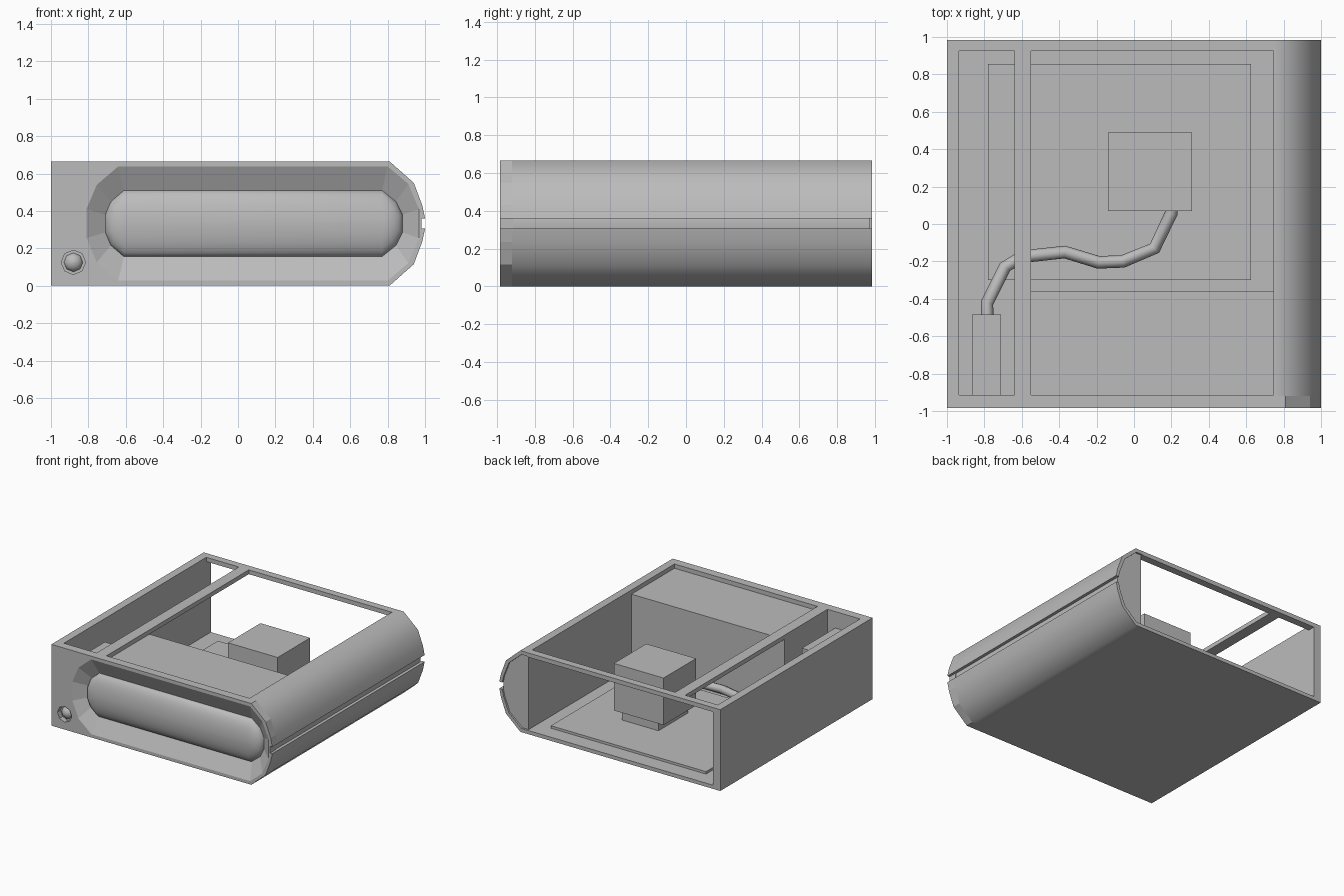
import bpy, bmesh, math
from mathutils import Vector

if "Cube" in bpy.data.objects:
    bpy.data.objects.remove(bpy.data.objects["Cube"])

grey = bpy.data.materials.new("plain_grey")
grey.diffuse_color = (0.5, 0.5, 0.5, 1)
grey.use_nodes = True
grey.node_tree.nodes["Principled BSDF"].inputs["Base Color"].default_value = grey.diffuse_color
MID = 0.3325                                   # mid height of the case


def finish(name, bm, smooth=None):
    bmesh.ops.recalc_face_normals(bm, faces=bm.faces)
    me = bpy.data.meshes.new(name)
    bm.to_mesh(me)
    bm.free()
    me.materials.append(grey)
    ob = bpy.data.objects.new(name, me)
    bpy.context.collection.objects.link(ob)
    if smooth:
        me.shade_smooth()
        me.set_sharp_from_angle(angle=math.radians(smooth))
    return ob


def box(name, x0, x1, y0, y1, z0, z1):
    bm = bmesh.new()
    bmesh.ops.create_cube(bm, size=1)
    for v in bm.verts:
        v.co = ((x0 + x1) / 2 + v.co.x * (x1 - x0),
                (y0 + y1) / 2 + v.co.y * (y1 - y0),
                (z0 + z1) / 2 + v.co.z * (z1 - z0))
    return finish(name, bm)


def loft(name, rings, smooth=None):
    """Skin a list of (outline, y) rings and cap both ends."""
    bm = bmesh.new()
    loops = [[bm.verts.new((x, y, z)) for x, z in pts] for pts, y in rings]
    n = len(loops[0])
    for a, b in zip(loops, loops[1:]):
        for i in range(n):
            j = (i + 1) % n
            bm.faces.new((a[i], a[j], b[j], b[i]))
    bm.faces.new(loops[0])
    bm.faces.new(loops[-1])
    bmesh.ops.remove_doubles(bm, verts=bm.verts, dist=1e-5)
    return finish(name, bm, smooth)


def flip(pts):
    return [(x, 2 * MID - z) for x, z in pts]


def ngon(cx, cz, r, n=8):
    return [(cx + r * math.cos(math.tau * i / n), cz + r * math.sin(math.tau * i / n))
            for i in range(n)]


# rounded side: upper half of the outer and inner curve, top to middle
outer = [(0.81, 0.665), (0.94, 0.55), (0.985, 0.43), (1.0, 0.36)]
inner = [(0.975, 0.36), (0.96, 0.42), (0.915, 0.535), (0.80, 0.635)]
upper = [(0.745, 0.665)] + outer + inner + [(0.745, 0.635)]
loft("upper_side_shell", [(upper, -0.92), (upper, 0.985)], 44)
loft("lower_side_shell", [(flip(upper), -0.92), (flip(upper), 0.985)], 44)
core = [(0.745, 0.635)] + inner[::-1]
core = core + flip(core)[::-1]
loft("side_core", [(core, -0.92), (core, 0.97)], 44)

# case walls and open top frame
box("floor", -1, 0.745, -0.92, 0.985, 0, 0.03)
box("left_wall", -1, -0.935, -0.92, 0.985, 0.03, 0.665)
box("top_back_rail", -0.935, 0.745, 0.925, 0.985, 0.63, 0.665)
box("top_middle_rail", -0.64, -0.55, -0.92, 0.925, 0.63, 0.665)

# front panel with dished recess and button hole
edge = outer + [(0.98, 0.36)]
edge = edge + flip(edge)[::-1]
panel_outline = [(-1, 0.665)] + edge + [(-1, 0)]
front = loft("front_panel", [(panel_outline, -0.985), (panel_outline, -0.915)])


def stadium(left, right):
    top = left + right
    return top + flip(top)[::-1]


opening = stadium([(-0.81, 0.41), (-0.755, 0.54), (-0.64, 0.638)],
                  [(0.80, 0.638), (0.91, 0.545), (0.967, 0.41)])
pill = stadium([(-0.71, 0.38), (-0.68, 0.45), (-0.61, 0.51)],
               [(0.77, 0.51), (0.845, 0.45), (0.88, 0.38)])
recess = loft("recess_cutter", [(opening, -1.0), (opening, -0.985), (pill, -0.92)])
hole = loft("button_hole_cutter", [(ngon(-0.88, 0.125, 0.065), -1.0),
                                   (ngon(-0.88, 0.125, 0.065), -0.945)])
for cutter in (recess, hole):
    m = front.modifiers.new("cut", 'BOOLEAN')
    m.object, m.operation, m.solver = cutter, 'DIFFERENCE', 'EXACT'
    cutter.hide_render = True
    cutter.hide_set(True)

# bulging pill in the recess
rings = []
for k in range(7):
    t = math.radians(14 * k)
    c = math.cos(t)
    ring = []
    for x, z in pill:
        cx = min(max(x, -0.61), 0.77)
        ring.append((cx + (x - cx) * c, MID + (z - MID) * c))
    rings.append((ring, -0.918 - 0.065 * math.sin(t)))
loft("front_pill", rings, 40)

# domed button
loft("power_button", [(ngon(-0.88, 0.125, 0.052 * math.cos(a)), -0.94 - 0.042 * math.sin(a))
                      for a in (0, 0.4, 0.8, 1.2, 1.5)], 50)

# internals
box("drive_bay", -0.64, 0.745, -0.915, -0.36, 0.03, 0.63)
box("circuit_board", -0.78, 0.625, -0.30, 0.855, 0.03, 0.05)
box("chip_socket", -0.08, 0.25, 0.09, 0.47, 0.05, 0.12)
box("cooler_block", -0.14, 0.31, 0.07, 0.49, 0.12, 0.505)
box("switch_box", -0.865, -0.71, -0.915, -0.485, 0.03, 0.53)

# cable from the switch box to the cooler
path = [(-0.785, -0.49, 0.2), (-0.785, -0.42, 0.2), (-0.69, -0.23, 0.19), (-0.60, -0.175, 0.18),
        (-0.37, -0.15, 0.17), (-0.19, -0.205, 0.16), (-0.06, -0.20, 0.16), (0.11, -0.13, 0.17),
        (0.20, 0.06, 0.19), (0.20, 0.08, 0.19)]
bm = bmesh.new()
pts = [Vector(p) for p in path]
tubes = []
for i, p in enumerate(pts):
    d = (pts[min(i + 1, len(pts) - 1)] - pts[max(i - 1, 0)]).normalized()
    side = d.cross(Vector((0, 0, 1))).normalized()
    up = side.cross(d)
    tubes.append([bm.verts.new(p + 0.034 * (side * math.cos(a) + up * math.sin(a)))
                  for a in (math.tau * k / 8 for k in range(8))])
for a, b in zip(tubes, tubes[1:]):
    for i in range(8):
        j = (i + 1) % 8
        bm.faces.new((a[i], a[j], b[j], b[i]))
bm.faces.new(tubes[0])
bm.faces.new(tubes[-1])
finish("cable", bm, 50)
